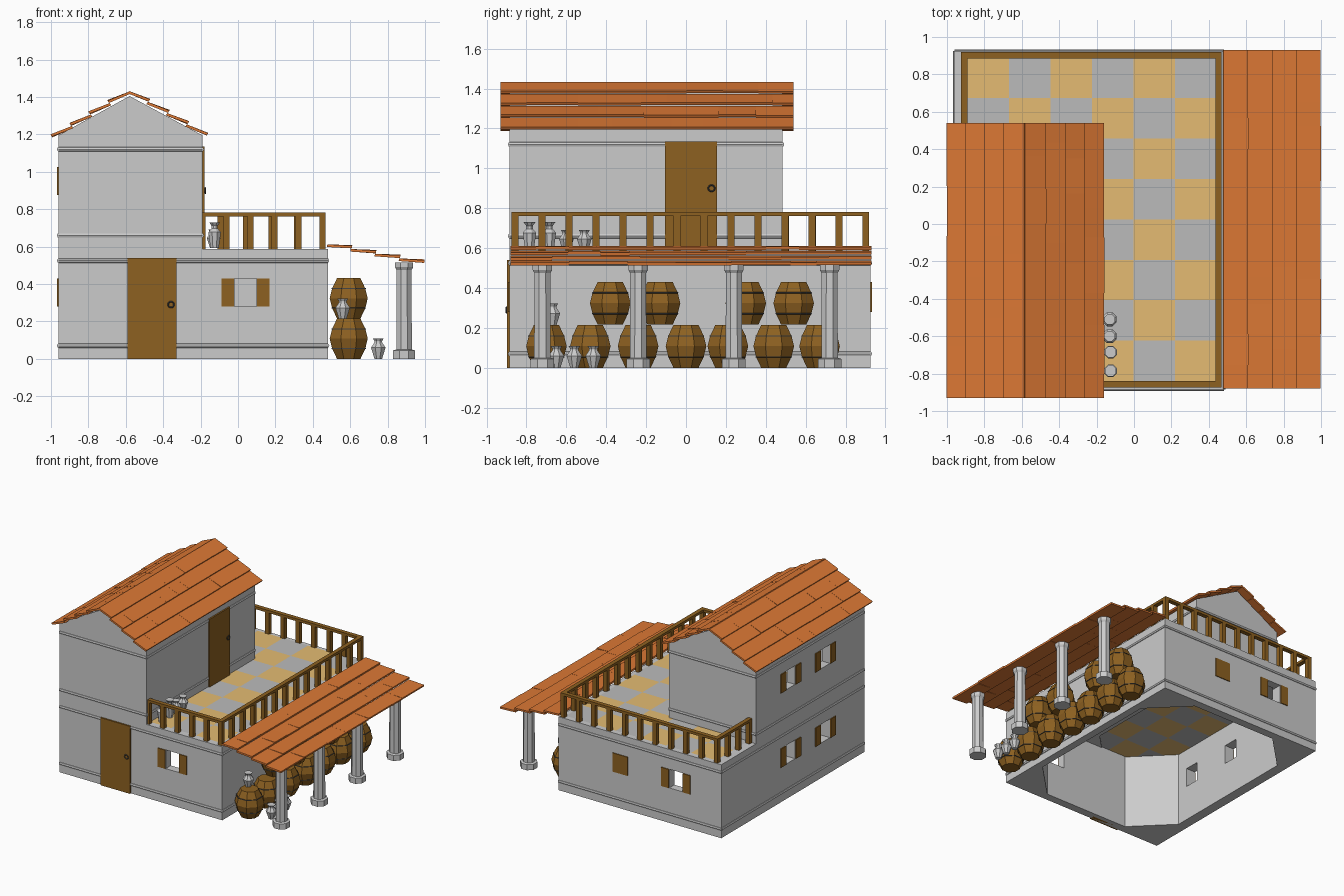
import bpy, bmesh, math, random
from mathutils import Vector, Matrix

if "Cube" in bpy.data.objects:
    bpy.data.objects.remove(bpy.data.objects["Cube"])

random.seed(4)

def material(name, col):
    m = bpy.data.materials.new(name)
    m.diffuse_color = (*col, 1)
    m.use_nodes = True
    m.node_tree.nodes["Principled BSDF"].inputs["Base Color"].default_value = m.diffuse_color
    return m

TILE = material("terracotta", (0.72, 0.19, 0.035))
WOOD = material("wood", (0.27, 0.12, 0.015))
SAND = material("sandstone", (0.78, 0.5, 0.17))
STONE = material("stone", (0.5, 0.5, 0.5))
IRON = material("iron", (0.06, 0.06, 0.06))

def finish(bm, name, *mats):
    bmesh.ops.recalc_face_normals(bm, faces=bm.faces)
    me = bpy.data.meshes.new(name)
    bm.to_mesh(me)
    bm.free()
    ob = bpy.data.objects.new(name, me)
    bpy.context.collection.objects.link(ob)
    for m in mats:
        me.materials.append(m)
    return ob

def add_box(bm, x0, x1, y0, y1, z0, z1):
    size = Matrix.Diagonal((x1 - x0, y1 - y0, z1 - z0, 1))
    mid = Matrix.Translation(((x0 + x1) / 2, (y0 + y1) / 2, (z0 + z1) / 2))
    bmesh.ops.create_cube(bm, size=1, matrix=mid @ size)

def box(name, dims, *mats):
    bm = bmesh.new()
    add_box(bm, *dims)
    return finish(bm, name, *mats)

def prism(name, pts, vec):
    bm = bmesh.new()
    f = bm.faces.new([bm.verts.new(p) for p in pts])
    ext = bmesh.ops.extrude_face_region(bm, geom=[f], use_keep_orig=True)
    bmesh.ops.translate(bm, vec=vec, verts=[v for v in ext["geom"] if isinstance(v, bmesh.types.BMVert)])
    return finish(bm, name)

def cut(ob, cutter):
    mod = ob.modifiers.new("cut", "BOOLEAN")
    mod.operation, mod.object, mod.solver = "DIFFERENCE", cutter, "EXACT"
    bpy.context.view_layer.objects.active = ob
    bpy.ops.object.modifier_apply(modifier=mod.name)
    bpy.data.objects.remove(cutter)

def room_cutter(x0, x1, y0, y1, z0, z1, c):
    pts = [(x0 + c, y0), (x1 - c, y0), (x1, y0 + c), (x1, y1 - c),
           (x1 - c, y1), (x0 + c, y1), (x0, y1 - c), (x0, y0 + c)]
    return prism("room_cutter", [(x, y, z0) for x, y in pts], (0, 0, z1 - z0))

def lathe(name, profile, n, loc, mat=None):
    bm = bmesh.new()
    rings = []
    for r, z in profile:
        rings.append([bm.verts.new((loc[0] + r * math.cos((k + .5) * math.tau / n),
                                    loc[1] + r * math.sin((k + .5) * math.tau / n), loc[2] + z)) for k in range(n)])
    for a, b in zip(rings, rings[1:]):
        for k in range(n):
            bm.faces.new((a[k], a[(k + 1) % n], b[(k + 1) % n], b[k]))
    bm.faces.new(rings[0])
    bm.faces.new(rings[-1])
    return finish(bm, name, *([mat] if mat else []))

# hollow storeys
L, R, F, B = -0.96, 0.48, -0.885, 0.925
UR, UB = -0.19, 0.485
lower = box("lower_walls", (L, R, F, B, 0, 0.588))
cut(lower, room_cutter(-0.88, 0.42, -0.82, 0.86, -0.1, 0.7, 0.28))
gable = [(L, 0.585), (UR, 0.585), (UR, 1.195), (-0.58, 1.405), (L, 1.195)]
upper = prism("upper_walls", [(x, F, z) for x, z in gable], (0, UB - F, 0))
cut(upper, room_cutter(-0.89, -0.26, -0.82, 0.42, 0.5, 1.17, 0.12))

# windows: wall, face axis, position along the wall, sill height
H, D = 0.06, 0.012
def window(ob, side, c, z, is_open=True):
    def dims(a0, a1, d0, d1):
        if side == "left":
            return (L - d1, L - d0, a0, a1, z, z + 0.15)
        if side == "front":
            return (a0, a1, F - d1, F - d0, z, z + 0.15)
        return (a0, a1, B + d0, B + d1, z, z + 0.15)
    if is_open:
        cut(ob, box("window_cutter", dims(c - H, c + H, -0.2, 0.1)))
    bm = bmesh.new()
    for s in (-1, 1):
        m = c + s * (H + 0.035 if is_open else 0.033)
        add_box(bm, *dims(m - 0.033, m + 0.033, -0.005, D - 0.005))
    finish(bm, side + "_shutters", WOOD)

window(lower, "front", 0.04, 0.28)
window(lower, "back", -0.56, 0.28)
window(lower, "back", -0.067, 0.28, False)
for y in (0.05, -0.39):
    window(lower, "left", y, 0.28)
    window(upper, "left", y, 0.875)

# half-round mouldings around each storey
def moulding(name, x1, y1, z):
    bm = bmesh.new()
    r, i = 0.014, 0.006
    cs = [(L + i, F + i), (x1 - i, F + i), (x1 - i, y1 - i), (L + i, y1 - i)]
    for a, b in zip(cs, cs[1:] + cs[:1]):
        a, b = Vector((*a, z)), Vector((*b, z))
        rot = (b - a).to_track_quat("Z", "Y").to_matrix().to_4x4()
        bmesh.ops.create_cone(bm, cap_ends=True, segments=8, radius1=r, radius2=r,
                              depth=(b - a).length + 2 * i, matrix=Matrix.Translation((a + b) / 2) @ rot)
    finish(bm, name)

for z in (0.07, 0.525):
    moulding("lower_moulding", R, B, z)
for z in (0.66, 1.12):
    moulding("upper_moulding", UR, UB, z)

# chequered terrace floor
bm = bmesh.new()
bmesh.ops.create_grid(bm, x_segments=6, y_segments=8, size=0.5,
                      matrix=Matrix.Translation((-0.225, 0.025, 0.592)) @ Matrix.Diagonal((1.33, 1.73, 1, 1)))
for f in bm.faces:
    c = f.calc_center_median()
    f.material_index = (int((c.x + 0.89) / 0.2217) + int((0.89 - c.y) / 0.2163)) % 2
finish(bm, "terrace_floor", SAND, STONE)

# doors with ring handles
box("front_door", (-0.59, -0.33, F - 0.012, F + 0.03, 0, 0.54), WOOD)
box("terrace_door", (UR - 0.03, UR + 0.012, -0.105, 0.155, 0.592, 1.135), WOOD)
for loc, rot in (((-0.358, F - 0.015, 0.29), (math.pi / 2, 0, 0)), ((UR + 0.015, 0.128, 0.9), (0, math.pi / 2, 0))):
    bpy.ops.mesh.primitive_torus_add(location=loc, rotation=rot, major_radius=0.016, minor_radius=0.004,
                                     major_segments=10, minor_segments=4)
    bpy.context.object.name = "door_handle"
    bpy.context.object.data.materials.append(IRON)

# balcony railing
bm = bmesh.new()
def rail(a, b, n):
    a, b, w = Vector(a), Vector(b), 0.017
    lo, hi = (min(a.x, b.x), min(a.y, b.y)), (max(a.x, b.x), max(a.y, b.y))
    add_box(bm, lo[0] - w, hi[0] + w, lo[1] - w, hi[1] + w, 0.762, 0.782)
    for k in range(n + 1):
        p = a.lerp(b, k / n)
        add_box(bm, p.x - w, p.x + w, p.y - w, p.y + w, 0.585, 0.765)
rail((0.452, -0.857), (-0.19, -0.857), 5)
rail((0.452, -0.857), (0.452, 0.902), 13)
rail((0.452, 0.902), (-0.907, 0.902), 10)
rail((-0.907, 0.902), (-0.907, 0.5), 3)
finish(bm, "balcony_railing", WOOD)

# overlapping roof tiles of random width, laid in courses
def tiles(name, top, low, y0, y1, rows, flip=1, lift=0.016, t=0.014):
    bm = bmesh.new()
    top, low = Vector(top), Vector(low)
    d = (low - top) / rows
    n = Vector((-d.y, d.x)).normalized() * flip
    for r in range(rows):
        y = y0
        while y < y1:
            y2 = y + random.uniform(0.12, 0.3)
            y2 = y1 if y1 - y2 < 0.1 else y2
            j = random.uniform(0, 0.006)
            for v in bmesh.ops.create_cube(bm, size=1)["verts"]:
                s, h = v.co.x > 0, v.co.z > 0
                p = top + d * (r + (1 if s else -0.03 * (r > 0))) + n * ((lift + j) * s + t * h)
                v.co = (p.x, y if v.co.y < 0 else y2, p.y)
            y = y2
    finish(bm, name, TILE)

tiles("roof_left", (-0.58, 1.415), (-0.985, 1.17), -0.93, 0.54, 4, -1)
tiles("roof_right", (-0.59, 1.42), (-0.175, 1.18), -0.93, 0.54, 4)
tiles("awning", (0.475, 0.598), (0.992, 0.497), -0.88, 0.93, 4)

# awning columns
for y in (-0.72, -0.24, 0.24, 0.72):
    lathe("awning_column", [(0.064, 0), (0.064, 0.045), (0.045, 0.05), (0.043, 0.475),
                            (0.053, 0.49), (0.053, 0.515)], 8, (0.888, y, 0))

# stacked barrels with hoops
def barrel(y, z):
    prof = [(0.068, 0), (0.096, 0.055), (0.11, 0.108), (0.096, 0.16), (0.068, 0.215)]
    lathe("barrel", prof, 8, (0.592, y, z), WOOD)
    for h in (0.055, 0.16):
        lathe("barrel_hoop", [(0.096, h - 0.003), (0.099, h - 0.002), (0.099, h + 0.002), (0.096, h + 0.003)],
              8, (0.592, y, z), IRON)
for y in (-0.70, -0.48, -0.24, 0.0, 0.21, 0.44, 0.67):
    barrel(y, 0)
for y in (-0.38, -0.13, 0.30, 0.54):
    barrel(y, 0.216)

# clay jugs
SMALL = [(0.022, 0), (0.042, 0.06), (0.022, 0.088), (0.022, 0.095), (0.032, 0.11)]
TALL = [(0.024, 0), (0.036, 0.085), (0.018, 0.105), (0.018, 0.12), (0.032, 0.138)]
for x, y, z in ((0.75, -0.65, 0), (0.75, -0.56, 0), (0.75, -0.465, 0), (0.56, -0.67, 0.213)):
    lathe("small_jug", SMALL, 8, (x, y, z))
for y in (-0.785, -0.685):
    lathe("tall_jug", TALL, 8, (-0.125, y, 0.592))
for y in (-0.6, -0.51):
    lathe("terrace_jug", [(r * 0.95, z * 0.9) for r, z in SMALL], 8, (-0.13, y, 0.592))
